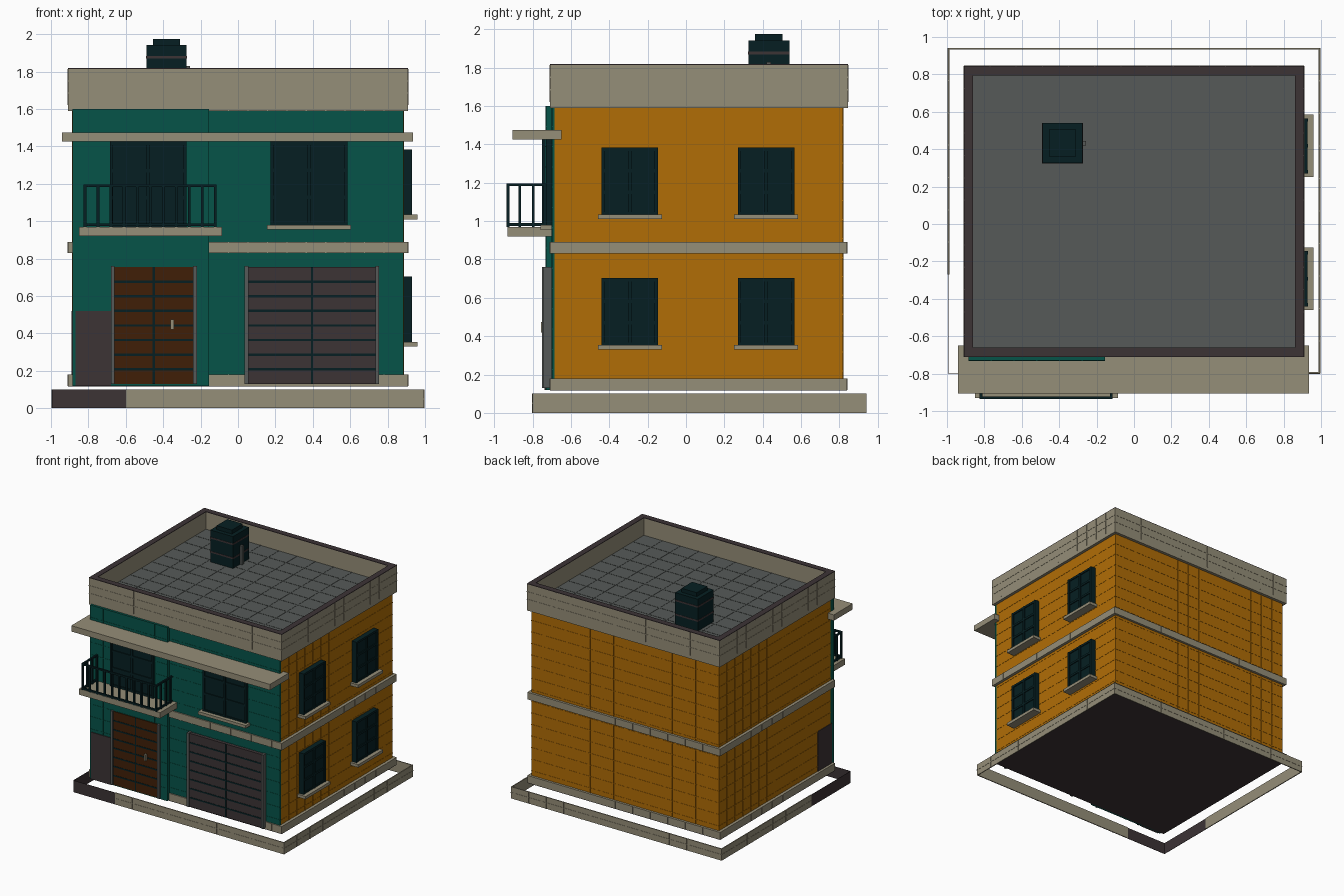
import bpy
import bmesh
from mathutils import Matrix, Vector

cube = bpy.data.objects.get("Cube")
if cube:
    bpy.data.objects.remove(cube, do_unlink=True)


def material(name, rgb):
    """Flat material from an 8-bit display colour."""
    color = [((c / 255 + 0.055) / 1.055) ** 2.4 if c > 10 else c / 255 / 12.92 for c in rgb] + [1]
    mat = bpy.data.materials.new(name)
    mat.use_nodes = True
    mat.diffuse_color = color
    shader = next(n for n in mat.node_tree.nodes if n.type == 'BSDF_PRINCIPLED')
    shader.inputs["Base Color"].default_value = color
    return mat


STONE = material("beige stone", (149, 142, 120))
OCHRE = material("ochre brick", (177, 109, 6))
TEAL = material("teal brick", (6, 84, 73))
ROOF = material("roof grey", (86, 90, 88))
SLATE = material("slate brown", (60, 51, 53))
IRON = material("dark iron", (6, 31, 34))
WOOD = material("brown wood", (64, 31, 7))


def boxes(name, mat, parts):
    """One object made of boxes given as x0, x1, y0, y1, z0, z1."""
    bm = bmesh.new()
    for p in parts:
        lo, hi = Vector(p[0::2]), Vector(p[1::2])
        size = Matrix.Diagonal((hi - lo).to_4d())
        bmesh.ops.create_cube(bm, size=1, matrix=Matrix.Translation((lo + hi) / 2) @ size)
    mesh = bpy.data.meshes.new(name)
    bm.to_mesh(mesh)
    bm.free()
    mesh.materials.append(mat)
    obj = bpy.data.objects.new(name, mesh)
    bpy.context.scene.collection.objects.link(obj)


# Placement on each side: u along the wall, d outwards, z up
def front(u0, u1, d0, d1, z0, z1):
    return (u0, u1, -d1, -d0, z0, z1)


def back(u0, u1, d0, d1, z0, z1):
    return (u0, u1, d0, d1, z0, z1)


def right(u0, u1, d0, d1, z0, z1):
    return (d0, d1, u0, u1, z0, z1)


def left(u0, u1, d0, d1, z0, z1):
    return (-d1, -d0, u0, u1, z0, z1)


def top(u0, u1, d0, d1, v0, v1):
    return (u0, u1, v0, v1, d0, d1)


def joints(name, mat, place, u0, u1, v0, v1, d, cols, rows, w=0.006):
    """Thin grid of joint lines lying on a surface at depth d."""
    h, parts = w / 2, []
    for i in range(1, cols):
        u = u0 + (u1 - u0) * i / cols
        parts.append(place(u - h, u + h, d - h, d + 0.002, v0, v1))
    for i in range(1, rows):
        v = v0 + (v1 - v0) * i / rows
        parts.append(place(u0, u1, d - h, d + 0.002, v - h, v + h))
    boxes(name, mat, parts)


# Building body on a dark base plate
W, Y0, Y1, BASE, EAVE = 0.885, -0.685, 0.82, 0.12, 1.6
boxes("house_body", OCHRE, [(-W, W, Y0, Y1, BASE, EAVE)])
boxes("base_plate", SLATE, [(-0.91, 0.91, -0.71, 0.84, 0.116, BASE)])
for side, place, a, b, d, cols in (("right", right, Y0, Y1, W, 14),
                                   ("left", left, Y0, Y1, W, 14),
                                   ("back", back, -W, W, Y1, 16)):
    joints(side + "_wall_joints", OCHRE, place, a, b, BASE, EAVE, d, cols, 15)

# Teal front in two steps
STEP = -0.155
boxes("front_wall_bay", TEAL, [front(-W, STEP, -Y0, 0.73, BASE, EAVE)])
boxes("front_wall", TEAL, [front(STEP, W, -Y0, 0.7, BASE, EAVE)])
joints("front_bay_joints", TEAL, front, -W, STEP, BASE, EAVE, 0.73, 6, 14)
joints("front_wall_joints", TEAL, front, STEP, W, BASE, EAVE, 0.7, 10, 14)

# Stone bands around the house
for name, z0, z1 in (("plinth_band", BASE, 0.18), ("storey_band", 0.83, 0.89)):
    boxes(name, STONE, [(-0.91, 0.91, -0.71, 0.84, z0, z1)])
    for side, place, a, b, d in (("front", front, STEP, 0.91, 0.71), ("right", right, -0.71, 0.84, 0.91),
                                 ("left", left, -0.71, 0.84, 0.91), ("back", back, -0.91, 0.91, 0.84)):
        joints(name + "_" + side + "_joints", STONE, place, a, b, z0, z1, d, 11, 1)


def frame(x, y0, y1, t, z0, z1):
    """Four boxes forming a rectangular ring of thickness t."""
    return [(-x, x, y0, y0 + t, z0, z1), (-x, x, y1 - t, y1, z0, z1),
            (-x, t - x, y0 + t, y1 - t, z0, z1), (x - t, x, y0 + t, y1 - t, z0, z1)]


# Parapet and flat roof
RIM, RIMTOP, DECK = 0.91, 1.82, 1.67
boxes("parapet", STONE, frame(RIM, -0.71, 0.845, 0.05, 1.59, 1.815))
boxes("parapet_cap", SLATE, frame(RIM, -0.71, 0.845, 0.05, 1.815, RIMTOP))
for side, place, a, b, d in (("front", front, -0.91, 0.91, 0.71), ("right", right, -0.71, 0.845, RIM),
                             ("left", left, -0.71, 0.845, RIM), ("back", back, -0.91, 0.91, 0.845)):
    joints("parapet_" + side + "_joints", STONE, place, a, b, 1.62, 1.815, d, 13, 3)
boxes("roof_deck", ROOF, [(-0.87, 0.87, -0.67, 0.81, EAVE, DECK)])
joints("roof_joints", ROOF, top, -0.86, 0.86, -0.66, 0.795, DECK, 10, 10)

# Canopy and balcony slab
boxes("canopy", STONE, [(-0.94, 0.935, -0.905, -0.65, 1.425, 1.475)])
boxes("balcony_slab", STONE, [(-0.85, -0.085, -0.93, -0.7, 0.92, 0.97)])

# Balcony railing
A, B, OUT, BAR = -0.825, -0.115, 0.935, 0.014
rail = []
for z in (0.975, 1.182):
    rail.append(front(A, B, OUT - BAR, OUT, z, z + BAR))
    for x in (A, B - BAR):
        rail.append(front(x, x + BAR, 0.72, OUT, z, z + BAR))
for i in range(11):
    x = A + (B - BAR - A) * i / 10
    rail.append(front(x, x + BAR, OUT - BAR, OUT, 0.97, 1.19))
for d in (0.73, 0.79, 0.86):
    for x in (A, B - BAR):
        rail.append(front(x, x + BAR, d, d + BAR, 0.97, 1.19))
boxes("balcony_railing", IRON, rail)


def window(name, place, u0, u1, z0, z1, d, sill=True):
    """Framed window with six panes and a stone sill."""
    t, f = 0.018, d + 0.03
    mid = (u0 + u1) / 2
    parts = [place(u0, u1, d - 0.02, d + 0.02, z0, z1)]
    for u in (u0, mid - t / 2, u1 - t):
        parts.append(place(u, u + t, d, f, z0, z1))
    for i in range(4):
        z = z0 + (z1 - z0 - t) * i / 3
        parts.append(place(u0, u1, d, f - 0.003, z, z + t))
    boxes(name, IRON, parts)
    if sill:
        boxes(name + "_sill", STONE, [place(u0 - 0.02, u1 + 0.02, d - 0.02, d + 0.06, z0 - 0.02, z0 + 0.005)])


# Windows
window("balcony_window", front, -0.685, -0.275, 0.97, 1.425, 0.72, False)
window("front_window", front, 0.175, 0.585, 0.975, 1.425, 0.7)
for level, z in (("lower", 0.35), ("upper", 1.03)):
    for spot, y in (("front", -0.44), ("rear", 0.27)):
        window(level + "_side_window_" + spot, right, y, y + 0.295, z, z + 0.353, 0.9)


def double_door(name, mat, u0, u1, d):
    """Slatted two-leaf door with side posts."""
    z0, z1, t = 0.13, 0.755, 0.02
    boxes(name, mat, [front(u0, u1, -Y0, d, z0, z1)])
    joints(name + "_slats", IRON, front, u0, u1, z0, z1, d, 2, 8, 0.012)
    boxes(name + "_posts", ROOF, [front(u, u + t, 0.69, d + 0.012, z0, z1 + 0.005) for u in (u0 - t, u1)])


# Entrance, garage and handle
double_door("front_door", WOOD, -0.66, -0.24, 0.738)
double_door("garage_door", SLATE, 0.055, 0.735, 0.73)
boxes("door_handle", STONE, [front(-0.36, -0.343, 0.735, 0.755, 0.42, 0.475)])

# Corner cladding beside the entrance
boxes("corner_cladding", SLATE, [front(-0.87, -0.68, 0.72, 0.737, BASE, 0.52),
                                 left(-0.7, -0.51, 0.88, 0.89, BASE, 0.52)])

# Roof tank with bands, lid and pipe
TX, TY, R = -0.382, 0.432, 0.107


def square(r, z0, z1):
    return (TX - r, TX + r, TY - r, TY + r, z0, z1)


boxes("roof_tank", IRON, [square(R, DECK, 1.942), square(0.072, 1.942, 1.975)])
boxes("tank_bands", SLATE, [square(R + 0.002, z, z + 0.014) for z in (1.75, 1.87)])
boxes("tank_pipe", ROOF, [(-0.28, -0.256, 0.42, 0.444, DECK, 1.83)])

# Low kerb around the plot, dark at the entrance corner
K, H, T = 0.995, 0.1, 0.008
boxes("kerb", STONE, [front(-0.6, K, 0.8 - T, 0.8, 0, H), back(-K, K, 0.94 - T, 0.94, 0, H),
                      right(-0.8, 0.94, K - T, K, 0, H), left(-0.27, 0.94, K - T, K, 0, H)])
boxes("kerb_dark", SLATE, [front(-K, -0.6, 0.797, 0.8, 0, H), left(-0.8, -0.27, K - 0.003, K, 0, H)])
for side, place, a, b, d in (("front", front, -0.6, K, 0.8), ("back", back, -K, K, 0.94),
                             ("right", right, -0.8, 0.94, K), ("left", left, -0.27, 0.94, K)):
    joints("kerb_" + side + "_joints", STONE, place, a, b, 0, H, d, round((b - a) * 6), 2)
